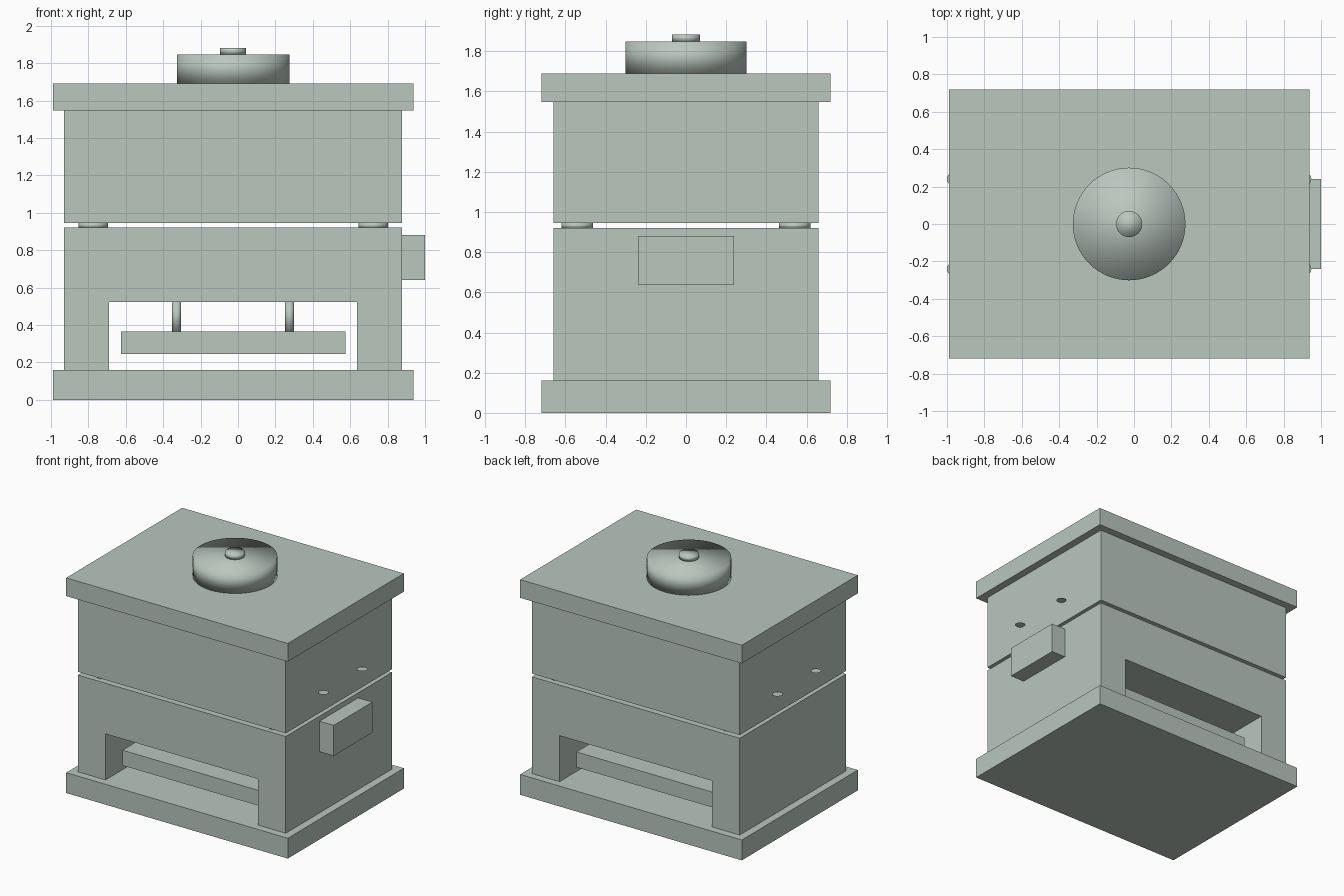
import bpy, bmesh
from mathutils import Matrix

if "Cube" in bpy.data.objects:
    bpy.data.objects.remove(bpy.data.objects["Cube"])

CX = -0.026          # main stack is shifted left to balance the side handle

mat = bpy.data.materials.new("pale_grey_green")
mat.diffuse_color = (0.49, 0.57, 0.52, 1.0)
mat.use_nodes = True
mat.node_tree.nodes["Principled BSDF"].inputs["Base Color"].default_value = mat.diffuse_color


def finish(name, bm, smooth=False):
    bmesh.ops.recalc_face_normals(bm, faces=bm.faces)
    for f in bm.faces:
        f.smooth = smooth
    mesh = bpy.data.meshes.new(name)
    bm.to_mesh(mesh)
    bm.free()
    mesh.materials.append(mat)
    obj = bpy.data.objects.new(name, mesh)
    bpy.context.collection.objects.link(obj)
    return obj


def box(name, x0, x1, half_y, z0, z1):
    bm = bmesh.new()
    m = Matrix.Translation(((x0 + x1) / 2, 0, (z0 + z1) / 2)) @ \
        Matrix.Diagonal((x1 - x0, 2 * half_y, z1 - z0, 1))
    bmesh.ops.create_cube(bm, size=1, matrix=m)
    return finish(name, bm)


def cylinder(name, x, y, r, z0, z1, segments=48):
    bm = bmesh.new()
    bmesh.ops.create_cone(bm, cap_ends=True, segments=segments, radius1=r, radius2=r,
                          depth=z1 - z0, matrix=Matrix.Translation((x, y, (z0 + z1) / 2)))
    return finish(name, bm, smooth=True)


# Stacked slabs
box("base_plate", CX - 0.963, CX + 0.963, 0.72, 0, 0.16)
box("upper_body", CX - 0.903, CX + 0.903, 0.66, 0.945, 1.547)
box("lid", CX - 0.963, CX + 0.963, 0.72, 1.547, 1.69)

# Lower body: arch profile extruded front to back
profile = [(-0.903, 0.16), (-0.663, 0.16), (-0.663, 0.522), (0.663, 0.522),
           (0.663, 0.16), (0.903, 0.16), (0.903, 0.92), (-0.903, 0.92)]
bm = bmesh.new()
face = bm.faces.new([bm.verts.new((CX + x, -0.66, z)) for x, z in profile])
ext = bmesh.ops.extrude_face_region(bm, geom=[face])
bmesh.ops.translate(bm, vec=(0, 1.32, 0),
                    verts=[v for v in ext["geom"] if isinstance(v, bmesh.types.BMVert)])
finish("lower_body", bm)

# Hanging shelf and its rods
box("shelf", CX - 0.6, CX + 0.6, 0.54, 0.245, 0.365)
for sx in (-1, 1):
    cylinder("shelf_rod", CX + sx * 0.302, 0, 0.024, 0.365, 0.522, 24)

# Spacer pads between the two bodies
for sx in (-1, 1):
    for sy in (-1, 1):
        cylinder("spacer_pad", CX + sx * 0.748, sy * 0.541, 0.079, 0.92, 0.945, 32)

# Side handle
box("side_handle", CX + 0.903, 1.0, 0.24, 0.64, 0.88)

# Small flat discs beside the upper body
for sx in (-1, 1):
    for sy in (-1, 1):
        bm = bmesh.new()
        bmesh.ops.create_circle(bm, cap_ends=True, segments=24, radius=0.037,
                                matrix=Matrix.Translation((CX + sx * 0.937, sy * 0.24, 1.115)))
        disc = finish("side_disc", bm)
        if disc.data.polygons[0].normal.z < 0:
            disc.data.flip_normals()

# Round cap and knob on the lid
cylinder("round_cap", CX, 0, 0.301, 1.69, 1.847, 64)
cylinder("cap_knob", CX, 0, 0.07, 1.847, 1.882, 32)
